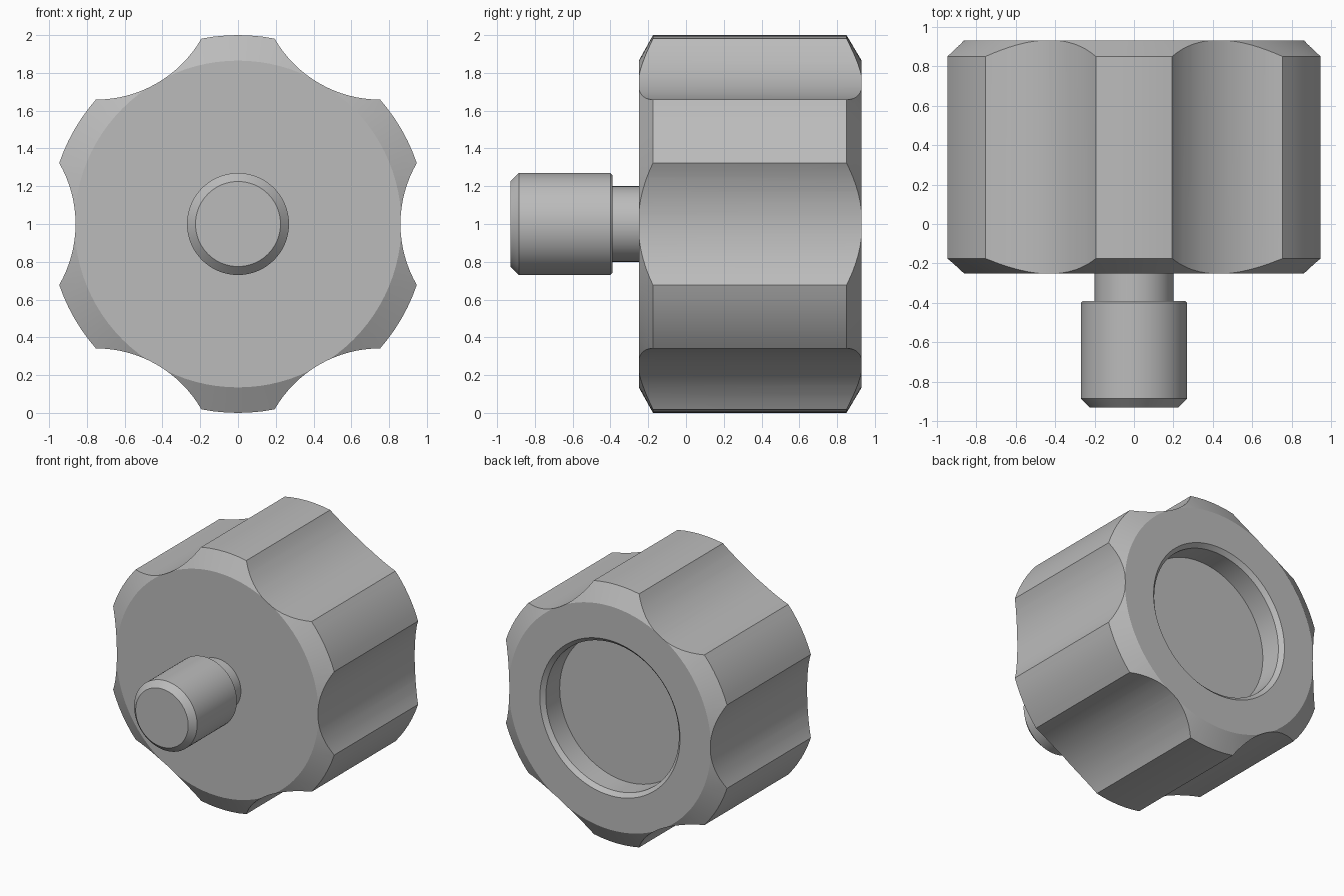
import bpy, bmesh
from math import sin, cos, pi, radians

cube = bpy.data.objects.get("Cube")
if cube:
    bpy.data.objects.remove(cube, do_unlink=True)

grey = bpy.data.materials.new("plain grey")
grey.use_nodes = True
colour = (0.5, 0.5, 0.5, 1)
grey.diffuse_color = colour
grey.node_tree.nodes["Principled BSDF"].inputs["Base Color"].default_value = colour


def lathe(name, profile, centres=((0, 1),), sides=96):
    """Turn a (radius, y) profile about axes parallel to y at each (x, z) centre."""
    bm = bmesh.new()
    for cx, cz in centres:
        rings = []
        for r, y in profile:
            angles = [2 * pi * i / sides for i in range(sides)]
            rings.append([bm.verts.new((cx + r * sin(a), y, cz + r * cos(a))) for a in angles])
        for low, high in zip(rings, rings[1:]):
            for i in range(sides):
                j = (i + 1) % sides
                bm.faces.new((low[i], low[j], high[j], high[i]))
        bm.faces.new(rings[0])
        bm.faces.new(rings[-1])
    bmesh.ops.recalc_face_normals(bm, faces=bm.faces)
    mesh = bpy.data.meshes.new(name)
    bm.to_mesh(mesh)
    bm.free()
    mesh.materials.append(grey)
    obj = bpy.data.objects.new(name, mesh)
    bpy.context.collection.objects.link(obj)
    return obj


def smooth(obj):
    bpy.ops.object.select_all(action="DESELECT")
    obj.select_set(True)
    bpy.context.view_layer.objects.active = obj
    bpy.ops.object.shade_smooth_by_angle(angle=radians(25))


# Knob body with chamfered rims and a round recess in the back
knob = lathe("knob_body", [
    (0.865, -0.25), (1.0, -0.175), (1.0, 0.85), (0.865, 0.93),
    (0.6, 0.93), (0.57, 0.90), (0.57, 0.73)])

# Six finger flutes cut around the rim
flute_centres = [(1.505 * cos(k * pi / 3), 1 + 1.505 * sin(k * pi / 3)) for k in range(6)]
cutter = lathe("flute_cutter", [(0.645, -0.5), (0.645, 1.2)], flute_centres, 96)
cutter.hide_render = True
cut = knob.modifiers.new("flutes", "BOOLEAN")
cut.operation = "DIFFERENCE"
cut.solver = "EXACT"
cut.object = cutter
bpy.context.view_layer.objects.active = knob
bpy.ops.object.modifier_apply(modifier=cut.name)
bpy.data.objects.remove(cutter, do_unlink=True)
smooth(knob)

# Stud with a relieved neck and a chamfered tip
stud = lathe("stud", [
    (0.2, -0.24), (0.2, -0.39), (0.26, -0.39), (0.27, -0.40),
    (0.27, -0.885), (0.225, -0.93)], sides=64)
smooth(stud)
